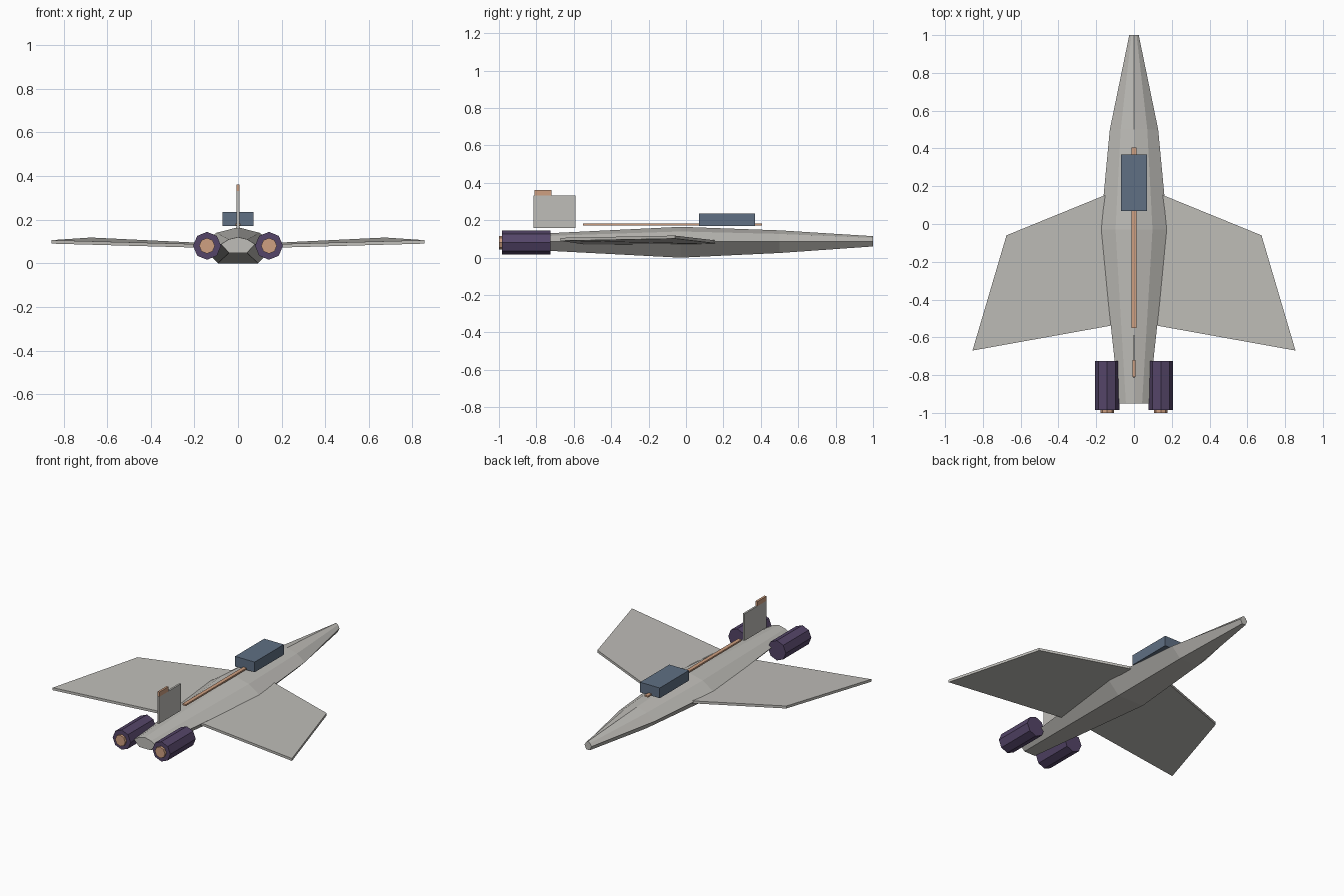
import bpy, bmesh, math
from mathutils import Matrix

cube = bpy.data.objects.get("Cube")
if cube:
    bpy.data.objects.remove(cube, do_unlink=True)


def material(name, rgb):
    m = bpy.data.materials.new(name)
    m.use_nodes = True
    m.diffuse_color = (*rgb, 1)
    m.node_tree.nodes["Principled BSDF"].inputs["Base Color"].default_value = (*rgb, 1)
    return m


hull_grey = material("hull grey", (0.52, 0.51, 0.48))
engine_purple = material("engine purple", (0.09, 0.06, 0.14))
copper = material("copper trim", (0.62, 0.35, 0.22))
glass_blue = material("canopy blue", (0.115, 0.16, 0.23))


def finish(name, bm, mat):
    bmesh.ops.recalc_face_normals(bm, faces=bm.faces)
    mesh = bpy.data.meshes.new(name)
    bm.to_mesh(mesh)
    bm.free()
    mesh.materials.append(mat)
    ob = bpy.data.objects.new(name, mesh)
    bpy.context.collection.objects.link(ob)
    return ob


def loft(name, rings, mat):
    """Join equal rings of points into a closed, capped solid."""
    bm = bmesh.new()
    loops = [[bm.verts.new(p) for p in ring] for ring in rings]
    n = len(loops[0])
    for a, b in zip(loops, loops[1:]):
        for i in range(n):
            j = (i + 1) % n
            bm.faces.new((a[i], a[j], b[j], b[i]))
    bm.faces.new(loops[0])
    bm.faces.new(loops[-1])
    return finish(name, bm, mat)


def box(name, x, y, z, mat):
    """Box spanning the (low, high) pair on each axis."""
    bm = bmesh.new()
    bmesh.ops.create_cube(bm, size=1)
    for v in bm.verts:
        v.co = [(lo + hi) / 2 + c * (hi - lo) for c, (lo, hi) in zip(v.co, (x, y, z))]
    return finish(name, bm, mat)


def tube(name, x, z, y0, y1, radius, mat):
    """Eight-sided cylinder lying along y."""
    ring = [(x + radius * math.cos(i * math.pi / 4), z + radius * math.sin(i * math.pi / 4))
            for i in range(8)]
    return loft(name, [[(px, y, pz) for px, pz in ring] for y in (y0, y1)], mat)


# Fuselage: seven-sided sections, each given as y, half width, bottom, top
def section(y, w, bottom, top):
    mid = 0.087
    half = [(0.55 * w, mid + 0.68 * (top - mid)), (w, mid), (0.52 * w, bottom)]
    pts = [(0, top)] + half + [(-x, z) for x, z in reversed(half)]
    return [(x, y, z) for x, z in pts]


loft("fuselage", [section(-0.95, 0.078, 0.048, 0.12),
                  section(-0.03, 0.178, 0.0, 0.165),
                  section(0.5, 0.128, 0.025, 0.146),
                  section(1.0, 0.025, 0.06, 0.115)], hull_grey)

# Swept wings: top outline, thickened downwards, one per side
outline = [(0.05, 0.195, 0.088), (0.675, -0.06, 0.118),
           (0.855, -0.67, 0.106), (0.05, -0.525, 0.084)]
for side, label in ((1, "left"), (-1, "right")):
    loft(label + "_wing", [[(side * x, y, z - t) for x, y, z in outline]
                           for t in (0, 0.016)], hull_grey)
    # Engine pod and its exhaust
    tube(label + "_engine", side * 0.142, 0.08, -0.985, -0.725, 0.064, engine_purple)
    tube(label + "_exhaust", side * 0.142, 0.08, -1.0, -0.97, 0.036, copper)

# Parts along the spine
box("canopy", (-0.07, 0.07), (0.07, 0.368), (0.17, 0.236), glass_blue)
box("spine_strip", (-0.012, 0.012), (-0.55, 0.405), (0.173, 0.183), copper)
box("tail_fin", (-0.006, 0.006), (-0.815, -0.59), (0.158, 0.332), hull_grey)
box("fin_tip", (-0.007, 0.007), (-0.81, -0.72), (0.332, 0.362), copper)
